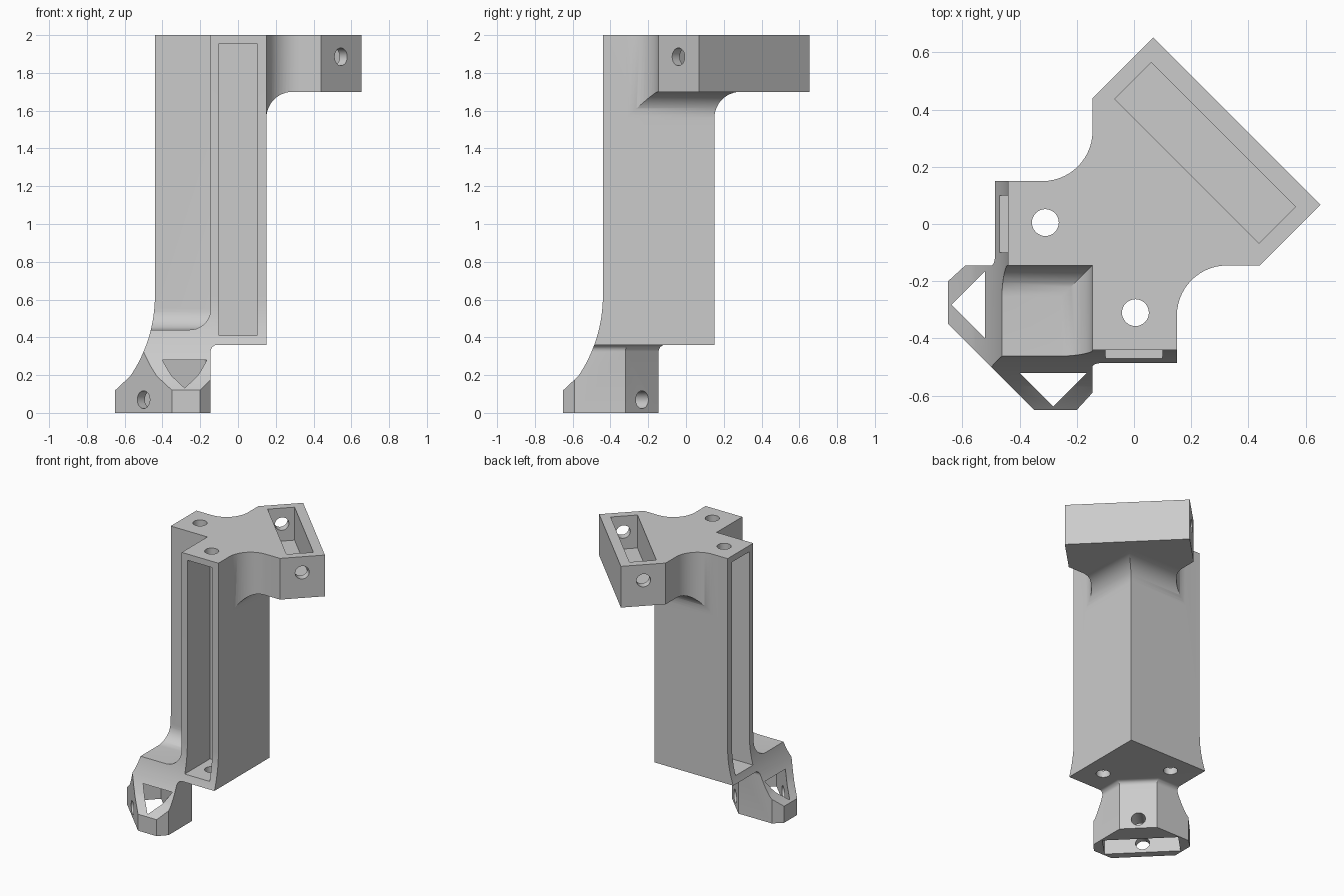
import bpy, bmesh
from math import sin, cos, pi, radians, sqrt
from mathutils import Vector, Matrix

cube = bpy.data.objects.get("Cube")
if cube:
    bpy.data.objects.remove(cube, do_unlink=True)

grey = bpy.data.materials.new("light grey")
grey.use_nodes = True
COLOUR = (0.6, 0.6, 0.6, 1)
grey.diffuse_color = COLOUR
grey.node_tree.nodes["Principled BSDF"].inputs["Base Color"].default_value = COLOUR


def finish(bm, name):
    bmesh.ops.recalc_face_normals(bm, faces=bm.faces)
    mesh = bpy.data.meshes.new(name)
    bm.to_mesh(mesh)
    bm.free()
    mesh.materials.append(grey)
    ob = bpy.data.objects.new(name, mesh)
    bpy.context.collection.objects.link(ob)
    return ob


def loft(name, rings):
    """Closed solid through rings that share one vertex count."""
    bm = bmesh.new()
    loops = [[bm.verts.new(p) for p in ring] for ring in rings]
    n = len(loops[0])
    for a, b in zip(loops, loops[1:]):
        for i in range(n):
            j = (i + 1) % n
            bm.faces.new((a[i], a[j], b[j], b[i]))
    bm.faces.new(loops[0])
    bm.faces.new(loops[-1])
    return finish(bm, name)


def prism(name, plan, z0, z1):
    return loft(name, [[(x, y, z) for x, y in plan] for z in (z0, z1)])


def side_profile(name, pts, swap):
    """Profile in x-z swept along y, or the diagonal mirror of it."""
    rings = [[(y, x, z) if swap else (x, y, z) for x, z in pts] for y in (-2, 2)]
    return loft(name, rings)


def rod(name, centre, axis, length, radius=0.047):
    bm = bmesh.new()
    turn = Vector(axis).to_track_quat("Z", "Y").to_matrix().to_4x4()
    bmesh.ops.create_cone(bm, cap_ends=True, segments=32, radius1=radius, radius2=radius,
                          depth=length, matrix=Matrix.Translation(centre) @ turn)
    return finish(bm, name)


def combine(target, tool, operation):
    mod = target.modifiers.new(tool.name, "BOOLEAN")
    mod.operation, mod.object, mod.solver = operation, tool, "EXACT"
    bpy.context.view_layer.objects.active = target
    bpy.ops.object.modifier_apply(modifier=mod.name)
    bpy.data.objects.remove(tool, do_unlink=True)


def cut(target, tool):
    combine(target, tool, "DIFFERENCE")


def arc(cx, cy, r, a0, a1, n):
    steps = [radians(a0 + (a1 - a0) * i / n) for i in range(n + 1)]
    return [(cx + r * cos(a), cy + r * sin(a)) for a in steps]


def diagonal_box(s0, s1, half):
    """Rectangle between x+y = s0 and s1, with |x-y| below half."""
    return [((s + d) / 2, (s - d) / 2)
            for s, d in ((s0, -half), (s1, -half), (s1, half), (s0, half))]


IN, OUT = -0.145, 0.15      # inner and outer column walls

# Column block, with the inner corner cut away down to a filleted ledge
body = prism("corner_bracket", [(-0.7, -0.7), (OUT, -0.7), (OUT, OUT), (-0.7, OUT)], 0.36, 2)
R = 0.11
rings = []
for x, z in arc(IN - R, 0.44 + R, R, -90, 0, 10) + [(IN, 2.2)]:
    rings.append([(-0.9, -0.9, z), (x, -0.9, z), (x, x, z), (-0.9, x, z)])
cut(body, loft("notch", rings))

# Top flange: square corner block with rounded necks, filleted below
neck = arc(0.325, -0.32, 0.175, 180, 90, 14)
half_plan = [(IN, IN), (0.12, IN), (0.12, -0.32)] + neck + [(0.44, IN), (0.6525, 0.0675)]
plan = half_plan + [(y, x) for x, y in reversed(half_plan[1:])]
flange = prism("top_flange", plan, 1.5, 2)
under = [(OUT, 1.4)] + arc(OUT + 0.14, 1.56, 0.14, 180, 90, 12) + [(1, 1.7), (1, 1.4)]
for swap in (False, True):
    cut(flange, side_profile("under_fillet", under, swap))
combine(body, flange, "UNION")

# Foot: chamfered block that blends into the underside of the column
f = 0.035
rings = []
for e, z in [(0, 0)] + [(f + x, z) for x, z in arc(0, 0.36 - f, f, 180, 90, 6)] + [(f, 0.40)]:
    s = IN + e
    c = -0.465 + e * sqrt(2) - s
    half = [(-0.35, -0.65), (-0.2, -0.65), (s, -0.59), (s, c)]
    ring = half + [(y, x) for x, y in reversed(half)]
    rings.append([(x, y, z) for x, y in ring])
combine(body, loft("foot", rings), "UNION")

# Flared outer ends, running from the arms down into the foot
flare = [(-0.44, 2.2)] + arc(-0.44 - 0.76, 0.62, 0.76, 0, -34, 16)
flare += [(-0.65, 0.12), (-0.65, -0.1), (-1.5, -0.1), (-1.5, 2.2)]
for swap in (False, True):
    cut(body, side_profile("flare", flare, swap))

# Arm pockets and the vertical screw holes
for swap in (False, True):
    box = [(-0.1, -0.8), (0.1, -0.8), (0.1, -0.18), (-0.1, -0.18)]
    hole = (0.005, -0.31, 1.2)
    if swap:
        box = [(y, x) for x, y in box]
        hole = (hole[1], hole[0], hole[2])
    cut(body, prism("arm_pocket", box, 0.41, 1.955))
    cut(body, rod("screw_hole", hole, (0, 0, 1), 2))

# Diagonal slots in flange and foot, each with a cross hole
cut(body, prism("flange_slot", diagonal_box(0.37, 0.625, 0.505), 1.76, 2.1))
cut(body, rod("flange_hole", (0.2525, 0.2525, 1.885), (1, -1, 0), 1))
cut(body, prism("foot_slot", diagonal_box(-0.92, -0.665, 0.355), -0.1, 0.28))
cut(body, rod("foot_hole", (-0.365, -0.365, 0.07), (1, 1, 0), 0.55))

# Smooth the fillets and holes, keep the corners crisp
bpy.ops.object.select_all(action="DESELECT")
body.select_set(True)
bpy.context.view_layer.objects.active = body
bpy.ops.object.shade_smooth_by_angle(angle=radians(25))
